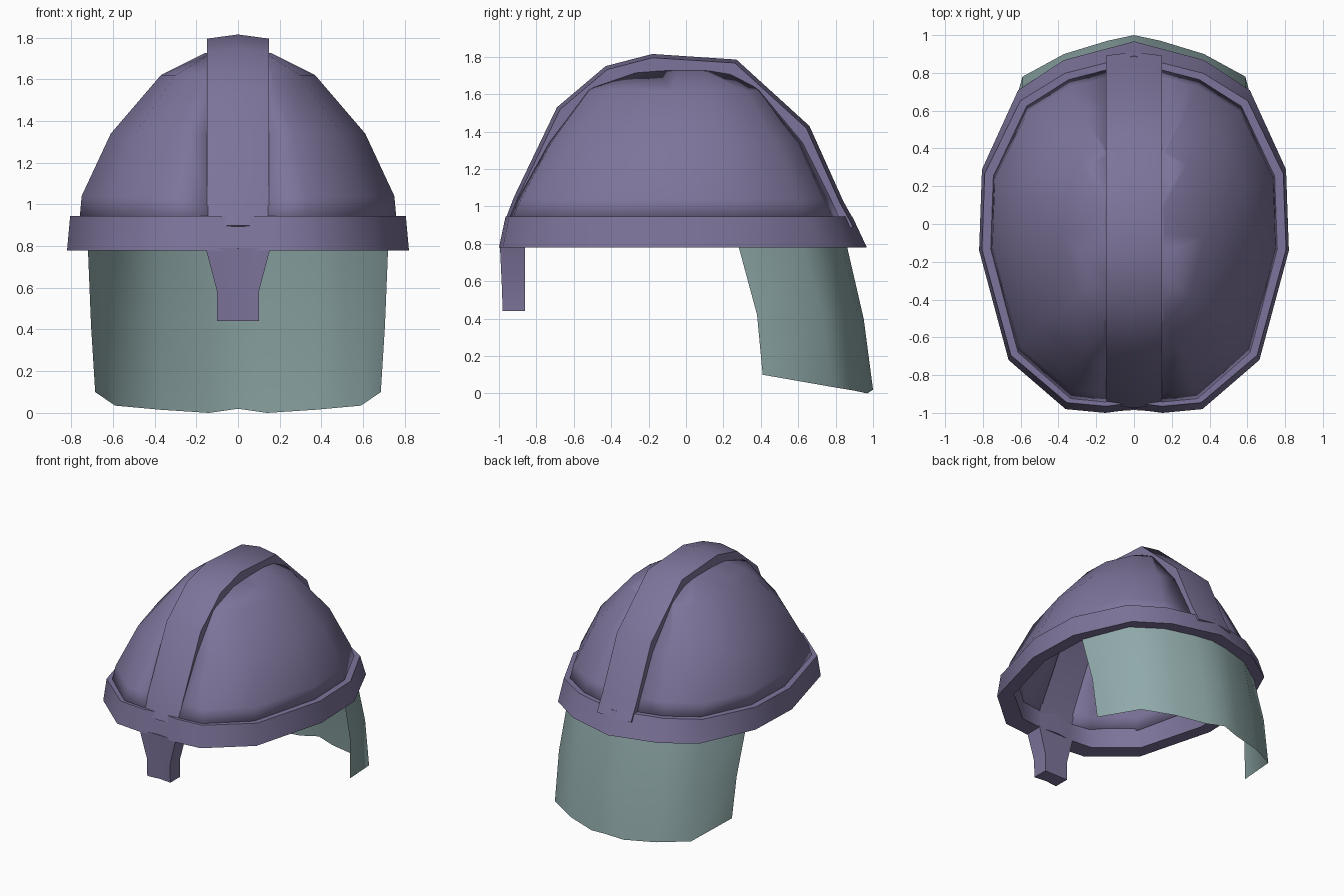
import bpy, bmesh, math
from mathutils import Vector

if "Cube" in bpy.data.objects:
    bpy.data.objects.remove(bpy.data.objects["Cube"])


def material(name, rgb):
    m = bpy.data.materials.new(name)
    m.diffuse_color = (*rgb, 1)
    m.use_nodes = True
    m.node_tree.nodes["Principled BSDF"].inputs["Base Color"].default_value = m.diffuse_color
    return m


PURPLE = material("dusty purple metal", (0.205, 0.175, 0.325))
TEAL = material("grey teal cloth", (0.28, 0.40, 0.40))


def finish(bm, name, mat, angle, recalc=True):
    bmesh.ops.remove_doubles(bm, verts=bm.verts, dist=1e-4)
    if recalc:
        bmesh.ops.recalc_face_normals(bm, faces=bm.faces)
    me = bpy.data.meshes.new(name)
    bm.to_mesh(me)
    bm.free()
    me.materials.append(mat)
    ob = bpy.data.objects.new(name, me)
    bpy.context.collection.objects.link(ob)
    bpy.ops.object.select_all(action='DESELECT')
    ob.select_set(True)
    bpy.context.view_layer.objects.active = ob
    bpy.ops.object.shade_smooth_by_angle(angle=math.radians(angle))
    return ob


def loft(bm, rows, close_u=False, close_v=False):
    """Bridge rows of points with quads."""
    vs = [[bm.verts.new(p) for p in r] for r in rows]
    n, k = len(vs), len(vs[0])
    for i in range(n if close_v else n - 1):
        a, b = vs[i], vs[(i + 1) % n]
        for j in range(k if close_u else k - 1):
            q = (j + 1) % k
            bm.faces.new((a[j], a[q], b[q], b[j]))
    return vs


# head outline, right half from front to back
HALF = [(0, -.98), (.15, -1), (.36, -.98), (.66, -.72), (.815, -.14),
        (.80, .29), (.61, .71), (.37, .87), (0, .97)]
OUTLINE = HALF + [(-x, y) for x, y in HALF[-2:0:-1]]


def ring(w, f, b, z):
    """Outline scaled to half width w, front reach f, back reach b."""
    return [(x / .815 * w, y * f if y < 0 else y / .97 * b, z) for x, y in OUTLINE]


# dome: stacked rings, split where the crest runs
levels = [(.76, .95, .86, .93), (.75, .90, .81, 1.04), (.61, .735, .66, 1.34),
          (.37, .53, .43, 1.62), (.16, .36, .30, 1.725)]
bm = bmesh.new()
rows = loft(bm, [ring(*l) for l in levels], close_u=True)
top = bm.verts.new((0, -.03, 1.75))
last = rows[-1]
for i in range(len(last)):
    bm.faces.new((last[i], last[(i + 1) % len(last)], top))
bmesh.ops.bisect_plane(bm, geom=bm.verts[:] + bm.edges[:] + bm.faces[:], dist=1e-5,
                       plane_co=(.145, 0, 0), plane_no=(1, 0, 0), clear_inner=True)
dome = finish(bm, "dome", PURPLE, 50, recalc=False)
mir = dome.modifiers.new("mirror", 'MIRROR')
mir.use_clip = False
mir.use_mirror_merge = False
sol = dome.modifiers.new("thickness", 'SOLIDIFY')
sol.thickness = .08
sol.offset = -1

# crest: raised band swept over the top from front to back
path = [Vector(p) for p in [(-.975, .90), (-.96, .945), (-.92, 1.05), (-.69, 1.53),
        (-.43, 1.75), (-.18, 1.815), (.27, 1.785), (.66, 1.43), (.84, 1.03),
        (.89, .94), (.91, .90)]]
section = [(-.148, -.10), (-.148, -.02), (0, 0), (.148, -.02), (.148, -.10)]
rows = []
for i, p in enumerate(path):
    t = (path[min(i + 1, len(path) - 1)] - path[max(i - 1, 0)]).normalized()
    nrm = Vector((-t.y, t.x))
    rows.append([(x, p.x + nrm.x * d, p.y + nrm.y * d) for x, d in section])
bm = bmesh.new()
vs = loft(bm, rows, close_u=True)
bm.faces.new(vs[0])
bm.faces.new(vs[-1])
finish(bm, "crest", PURPLE, 50)

# rim: thick sloping band around the base
bm = bmesh.new()
loft(bm, [ring(.82, 1, .967, .78), ring(.805, .965, .89, .945),
          ring(.69, .87, .79, .945), ring(.725, .865, .865, .78)],
     close_u=True, close_v=True)
finish(bm, "rim", PURPLE, 60)

# nose guard: tapered plate hanging from the front of the rim
bm = bmesh.new()
rows = [[(-w, y, z), (0, y + .01, z), (w, y, z), (w, -.86, z), (-w, -.86, z)]
        for w, y, z in [(.155, -.995, .79), (.10, -.985, .58), (.10, -.98, .44)]]
vs = loft(bm, rows, close_u=True)
bm.faces.new(vs[0])
bm.faces.new(vs[-1])
finish(bm, "nose_guard", PURPLE, 50)

# neck guard: thin curved sheet at the back, mirrored rows
guard = [
    [(0, .86, .79), (.14, .84, .79), (.37, .775, .79), (.58, .63, .79), (.72, .28, .79)],
    [(0, .95, .40), (.14, .92, .40), (.37, .855, .40), (.59, .73, .41), (.705, .38, .42)],
    [(0, 1.0, .02), (.14, .97, .0), (.37, .90, .015), (.59, .78, .035), (.685, .41, .10)],
]
bm = bmesh.new()
loft(bm, [[(-x, y, z) for x, y, z in r[:0:-1]] + r for r in guard])
for f in bm.faces:
    f.normal_update()
    c = f.calc_center_median()
    if f.normal.x * c.x + f.normal.y * c.y < 0:
        f.normal_flip()
finish(bm, "neck_guard", TEAL, 60, recalc=False)
